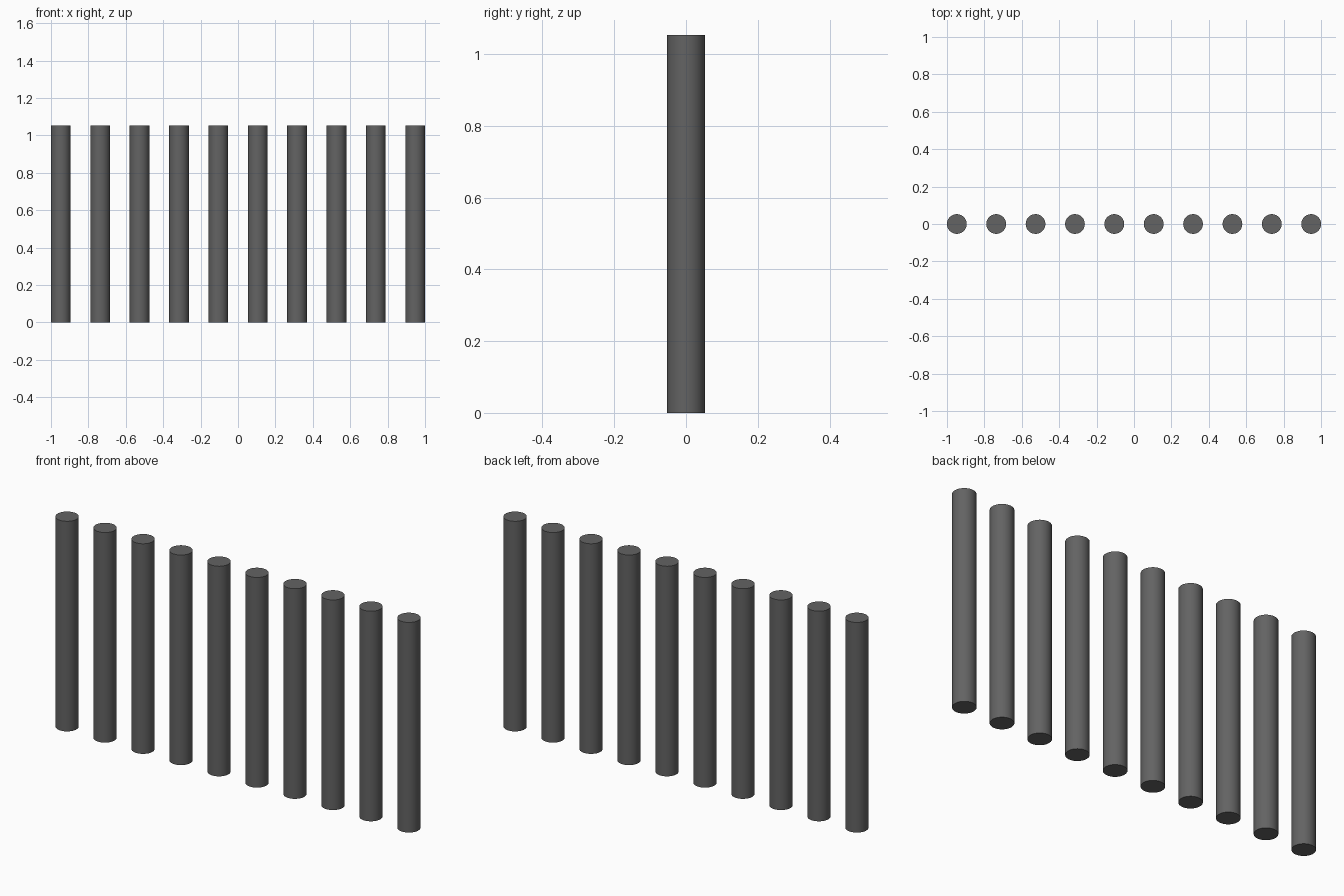
import bpy
import math

cube = bpy.data.objects.get("Cube")
if cube:
    bpy.data.objects.remove(cube, do_unlink=True)

# Proportions: gaps equal the bar diameter, height is ten diameters
COUNT = 10
RADIUS = 1 / 19
SPACING = 4 * RADIUS
HEIGHT = 20 * RADIUS

# Dark grey metal
GREY = (0.125, 0.125, 0.125, 1)
metal = bpy.data.materials.new("dark_grey_metal")
metal.use_nodes = True
metal.diffuse_color = GREY
metal.node_tree.nodes["Principled BSDF"].inputs["Base Color"].default_value = GREY

# Row of upright round bars
for i in range(COUNT):
    x = (i - (COUNT - 1) / 2) * SPACING
    bpy.ops.mesh.primitive_cylinder_add(
        vertices=64, radius=RADIUS, depth=HEIGHT, location=(x, 0, HEIGHT / 2))
    bar = bpy.context.object
    bar.name = f"bar_{i + 1}"
    bar.data.materials.append(metal)
    bpy.ops.object.shade_smooth_by_angle(angle=math.radians(30))
